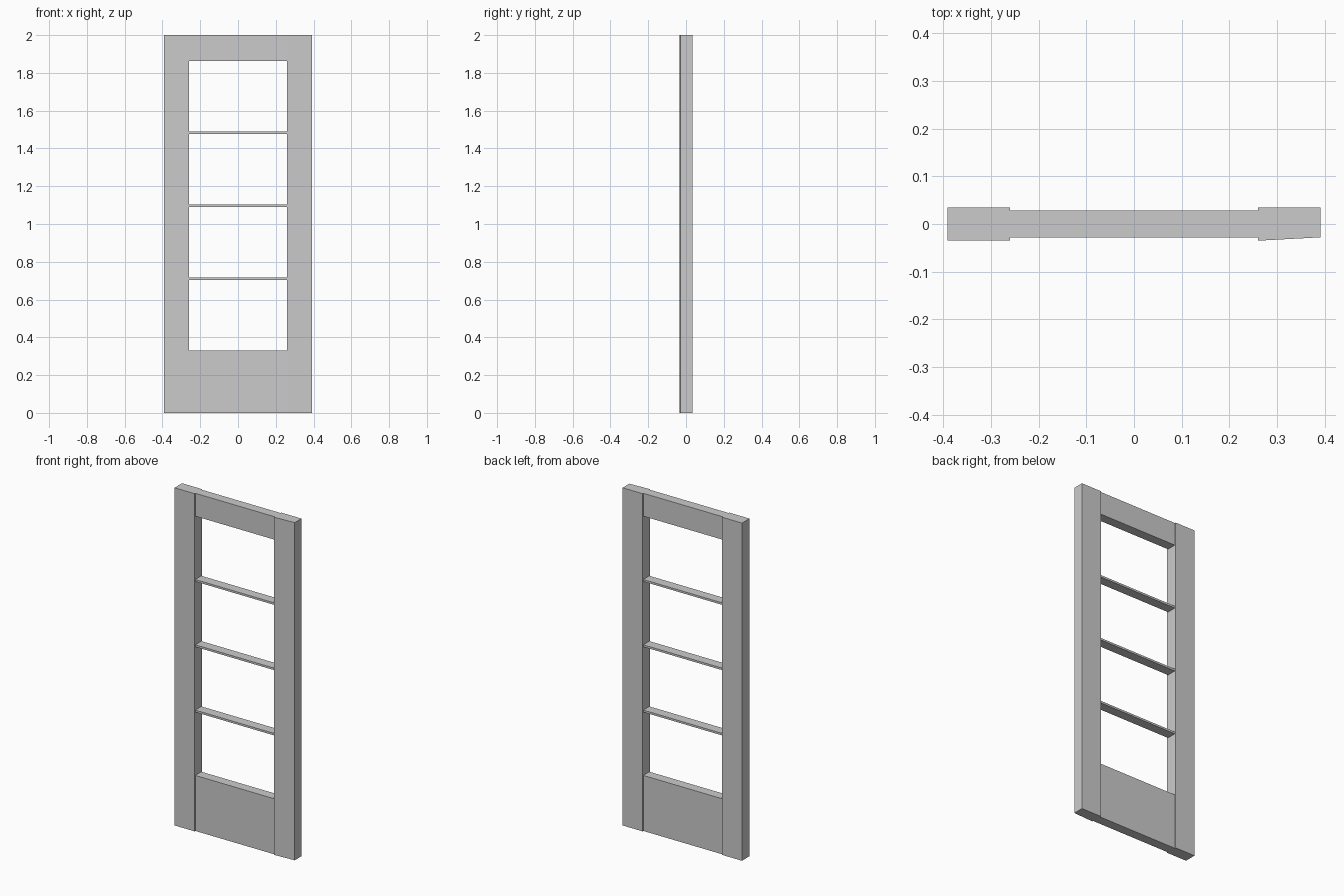
import bpy, bmesh

if "Cube" in bpy.data.objects:
    bpy.data.objects.remove(bpy.data.objects["Cube"])

HALF_W, INNER, HEIGHT = 0.391, 0.26, 2.0
STILE_Y, RAIL_Y = 0.035, 0.0285
BOTTOM_TOP, TOP_BOTTOM, BAR_H = 0.329, 1.864, 0.012


def prism(name, outline, z0, z1):
    """Extrude a plan outline (x, y) from z0 up to z1."""
    bm = bmesh.new()
    face = bm.faces.new([bm.verts.new((x, y, z0)) for x, y in outline])
    new = bmesh.ops.extrude_face_region(bm, geom=[face])["geom"]
    top = [v for v in new if isinstance(v, bmesh.types.BMVert)]
    bmesh.ops.translate(bm, verts=top, vec=(0, 0, z1 - z0))
    bmesh.ops.recalc_face_normals(bm, faces=bm.faces)
    mesh = bpy.data.meshes.new(name)
    bm.to_mesh(mesh)
    bm.free()
    obj = bpy.data.objects.new(name, mesh)
    bpy.context.collection.objects.link(obj)
    return obj


def rail(name, z0, z1):
    y = RAIL_Y
    return prism(name, [(-INNER, -y), (INNER, -y), (INNER, y), (-INNER, y)], z0, z1)


# Left stile: plain rectangular post
prism("left_stile", [(-HALF_W, -STILE_Y), (-INNER, -STILE_Y),
                     (-INNER, STILE_Y), (-HALF_W, STILE_Y)], 0, HEIGHT)

# Right stile: front face tapers back towards the outer edge
prism("right_stile", [(INNER, -STILE_Y), (HALF_W, -0.028),
                      (HALF_W, STILE_Y), (INNER, STILE_Y)], 0, HEIGHT)

# Top and bottom rails
rail("bottom_rail", 0, BOTTOM_TOP)
rail("top_rail", TOP_BOTTOM, HEIGHT)

# Three thin bars dividing the opening into four equal panes
pane = (TOP_BOTTOM - BOTTOM_TOP - 3 * BAR_H) / 4
for i in range(3):
    z = BOTTOM_TOP + pane + i * (pane + BAR_H)
    rail(f"glazing_bar_{i + 1}", z, z + BAR_H)
